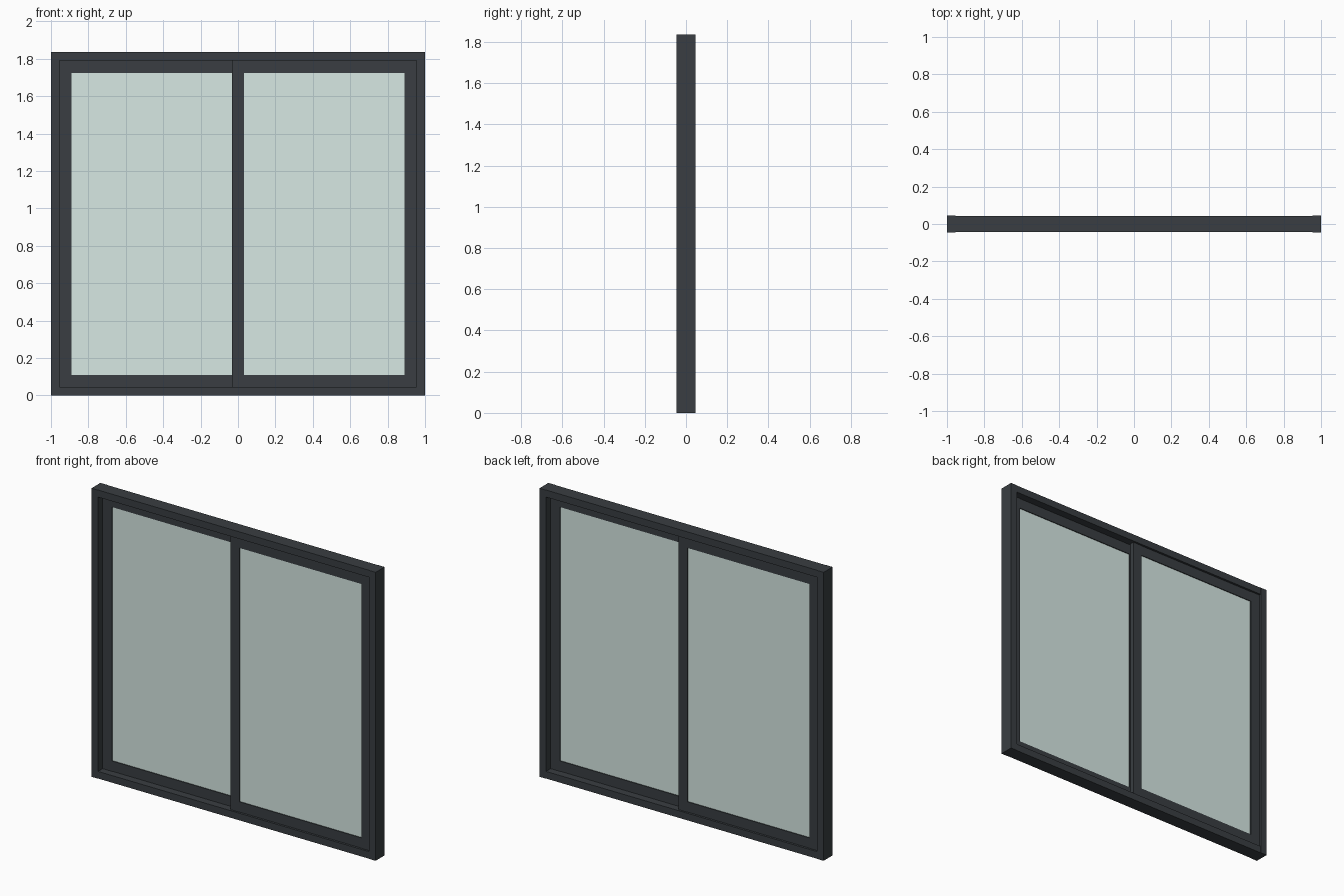
import bpy

if "Cube" in bpy.data.objects:
    bpy.data.objects.remove(bpy.data.objects["Cube"])

W, H, D = 1.0, 1.835, 0.045      # half width, height, half depth
T = 0.045                        # outer frame face width
S = 0.065                        # sash outer stile and rail width
M = 0.062                        # meeting stile width
E = 0.002                        # small step between stiles and rails


def material(name, color):
    m = bpy.data.materials.new(name)
    m.diffuse_color = color
    m.use_nodes = True
    m.node_tree.nodes["Principled BSDF"].inputs["Base Color"].default_value = m.diffuse_color
    return m


frame_mat = material("dark_frame", (0.041, 0.048, 0.054, 1))
glass_mat = material("pale_glass", (0.68, 0.81, 0.77, 0.5))


def box(name, x, y, z, mat):
    """Box from (min, max) pairs on each axis."""
    bpy.ops.mesh.primitive_cube_add(size=1, location=[(a + b) / 2 for a, b in (x, y, z)])
    o = bpy.context.object
    o.name = name
    o.scale = [b - a for a, b in (x, y, z)]
    bpy.ops.object.transform_apply(location=False, rotation=False, scale=True)
    o.data.materials.append(mat)
    return o


# Outer frame: full-height jambs with slightly recessed head and sill between
for side, s in (("left", -1), ("right", 1)):
    box(side + "_jamb", sorted((s * W, s * (W - T))), (-D, D), (0, H), frame_mat)
box("sill", (-W + T, W - T), (-D + E, D - E), (0, T), frame_mat)
box("head", (-W + T, W - T), (-D + E, D - E), (H - T, H), frame_mat)


def sash(side, x0, x1, wa, wb, y):
    """Sliding panel: two stiles of widths wa and wb, two rails and a pane."""
    z0, z1 = T, H - T
    xi = (x0 + wa, x1 - wb)
    yr = (y[0] + E, y[1] - E)
    c = (y[0] + y[1]) / 2
    box(side + "_sash_left_stile", (x0, xi[0]), y, (z0, z1), frame_mat)
    box(side + "_sash_right_stile", (xi[1], x1), y, (z0, z1), frame_mat)
    box(side + "_sash_bottom_rail", xi, yr, (z0, z0 + S), frame_mat)
    box(side + "_sash_top_rail", xi, yr, (z1 - S, z1), frame_mat)
    box(side + "_glass", xi, (c - 0.006, c + 0.006), (z0 + S, z1 - S), glass_mat)


# Two panels in separate tracks, overlapping at the middle
sash("left", -W + T, M / 2, S, M, (0.004, 0.031))
sash("right", -M / 2, W - T, M, S, (-0.031, -0.004))
